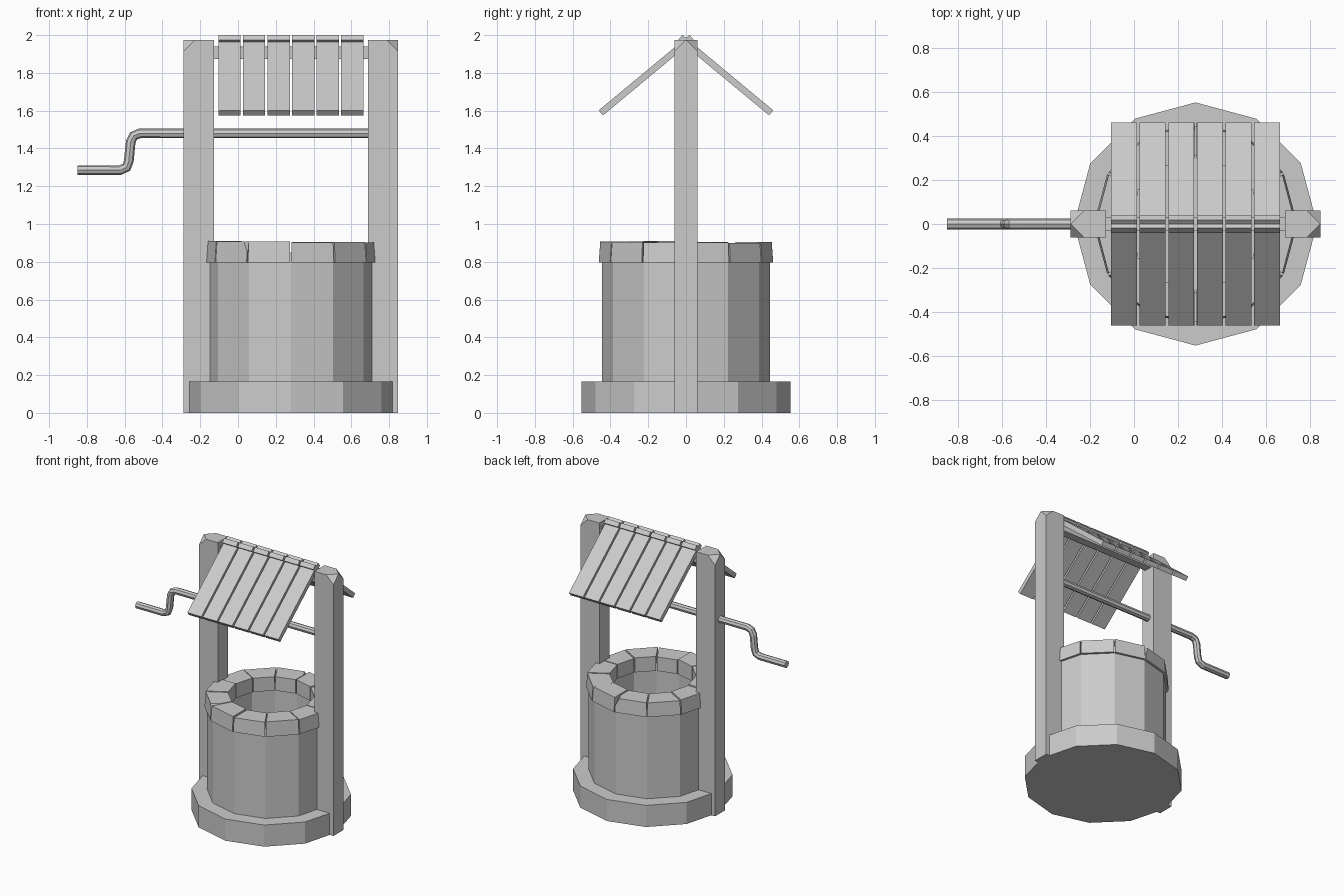
import bpy, bmesh, math, random
from mathutils import Vector, Matrix

cube = bpy.data.objects.get("Cube")
if cube:
    bpy.data.objects.remove(cube, do_unlink=True)

random.seed(4)
CX = 0.28          # well axis
SIDES = 12
STEP = 2 * math.pi / SIDES

grey = bpy.data.materials.new("plain_grey")
grey.use_nodes = True
grey.diffuse_color = (0.6, 0.6, 0.6, 1)
bsdf = next(n for n in grey.node_tree.nodes if n.type == 'BSDF_PRINCIPLED')
bsdf.inputs["Base Color"].default_value = (0.6, 0.6, 0.6, 1)


def finish(bm, name):
    bmesh.ops.recalc_face_normals(bm, faces=bm.faces[:])
    mesh = bpy.data.meshes.new(name)
    bm.to_mesh(mesh)
    bm.free()
    mesh.materials.append(grey)
    ob = bpy.data.objects.new(name, mesh)
    bpy.context.collection.objects.link(ob)
    return ob


def box_mesh(size, matrix):
    bm = bmesh.new()
    bmesh.ops.create_cube(bm, size=1, matrix=matrix @ Matrix.Diagonal((*size, 1)))
    return bm


def cut(bm, point, normal):
    """Slice off everything on the normal's side and close the hole."""
    res = bmesh.ops.bisect_plane(bm, geom=bm.verts[:] + bm.edges[:] + bm.faces[:],
                                 plane_co=point, plane_no=normal, clear_outer=True)
    edges = [g for g in res["geom_cut"] if isinstance(g, bmesh.types.BMEdge)]
    bmesh.ops.holes_fill(bm, edges=edges)


def polar(r, a, z):
    return Vector((CX + r * math.cos(a), r * math.sin(a), z))


def lathe(profile, name):
    """Spin a closed (radius, height) loop into a faceted ring."""
    bm = bmesh.new()
    rings = [[bm.verts.new(polar(r, i * STEP, z)) for r, z in profile]
             for i in range(SIDES)]
    n = len(profile)
    for i in range(SIDES):
        a, b = rings[i], rings[(i + 1) % SIDES]
        for j in range(n):
            k = (j + 1) % n
            bm.faces.new((a[j], b[j], b[k], a[k]))
    return finish(bm, name)


# Stone base slab
bm = bmesh.new()
bmesh.ops.create_cone(bm, cap_ends=True, segments=SIDES, radius1=0.553, radius2=0.553,
                      depth=0.165, matrix=Matrix.Translation((CX, 0, 0.0825))
                      @ Matrix.Rotation(math.pi / 2, 4, 'Z'))
finish(bm, "base_slab")

# Hollow shaft wall
lathe([(0.445, 0.15), (0.445, 0.85), (0.31, 0.85), (0.31, 0.15)], "shaft_wall")

# Rim stones, separated by thin joints, two of them chipped
for i in range(SIDES):
    a0, a1 = i * STEP, (i + 1) * STEP
    top = 0.905 + random.uniform(-0.006, 0.006)
    bm = bmesh.new()
    for r, z in ((0.30, 0.795), (0.463, 0.795), (0.455, top), (0.30, top)):
        start, end = polar(r, a0, z), polar(r, a1, z)
        joint = (end - start).normalized() * 0.004
        bm.verts.new(start + joint)
        bm.verts.new(end - joint)
    bmesh.ops.convex_hull(bm, input=bm.verts[:])
    bmesh.ops.dissolve_limit(bm, angle_limit=0.01, verts=bm.verts[:], edges=bm.edges[:])
    if i in (3, 7):
        # chip the outer top corner of the stone
        angle, turn = (a0, -1) if i == 3 else (a1, 1)
        radial = Vector((math.cos(angle), math.sin(angle), 0))
        side = Vector((-radial.y, radial.x, 0)) * turn
        cut(bm, polar(0.455, angle, top) - side * 0.035, radial * 0.5 + side + Vector((0, 0, 0.6)))
    finish(bm, f"rim_stone_{i + 1}")

# Two posts with chamfered outer top corners
for name, s in (("left_post", 1), ("right_post", -1)):
    x = CX + s * 0.488
    bm = box_mesh((0.16, 0.122, 1.975), Matrix.Translation((x, 0, 0.9875)))
    for f in (1, -1):
        cut(bm, Vector((x + s * 0.08, 0, 1.975)), Vector((s, f, 1)))
    finish(bm, name)

# Ridge beam between the posts
finish(box_mesh((0.84, 0.06, 0.065), Matrix.Translation((CX, 0, 1.907))), "ridge_beam")

# Roof planks, the two slopes crossing at the ridge
SLOPE = math.radians(39.7)
for side, label in ((-1, "front"), (1, "back")):
    low, high = Vector((0, side * 0.463, 1.603)), Vector((0, -side * 0.02, 2.0))
    down = Vector((0, -side * math.sin(SLOPE), -math.cos(SLOPE)))
    mid = (low + high) / 2 + down * 0.0175
    for i in range(6):
        mid.x = -0.045 + i * 0.13
        m = Matrix.Translation(mid) @ Matrix.Rotation(-side * SLOPE, 4, 'X')
        finish(box_mesh((0.118, (high - low).length, 0.035), m), f"{label}_roof_plank_{i + 1}")

# Crank rod with bent handle
path = [(0.72, 1.48), (-0.52, 1.48), (-0.553, 1.467), (-0.568, 1.435),
        (-0.578, 1.335), (-0.59, 1.30), (-0.625, 1.285), (-0.85, 1.285)]
curve = bpy.data.curves.new("crank_rod", 'CURVE')
curve.dimensions = '3D'
curve.bevel_depth = 0.026
curve.bevel_resolution = 2
curve.use_fill_caps = True
spline = curve.splines.new('POLY')
spline.points.add(len(path) - 1)
for p, (x, z) in zip(spline.points, path):
    p.co = (x, 0, z, 1)
spline.use_smooth = False
curve.materials.append(grey)
rod = bpy.data.objects.new("crank_rod", curve)
bpy.context.collection.objects.link(rod)
bpy.ops.object.select_all(action='DESELECT')
rod.select_set(True)
bpy.context.view_layer.objects.active = rod
bpy.ops.object.convert(target='MESH')
